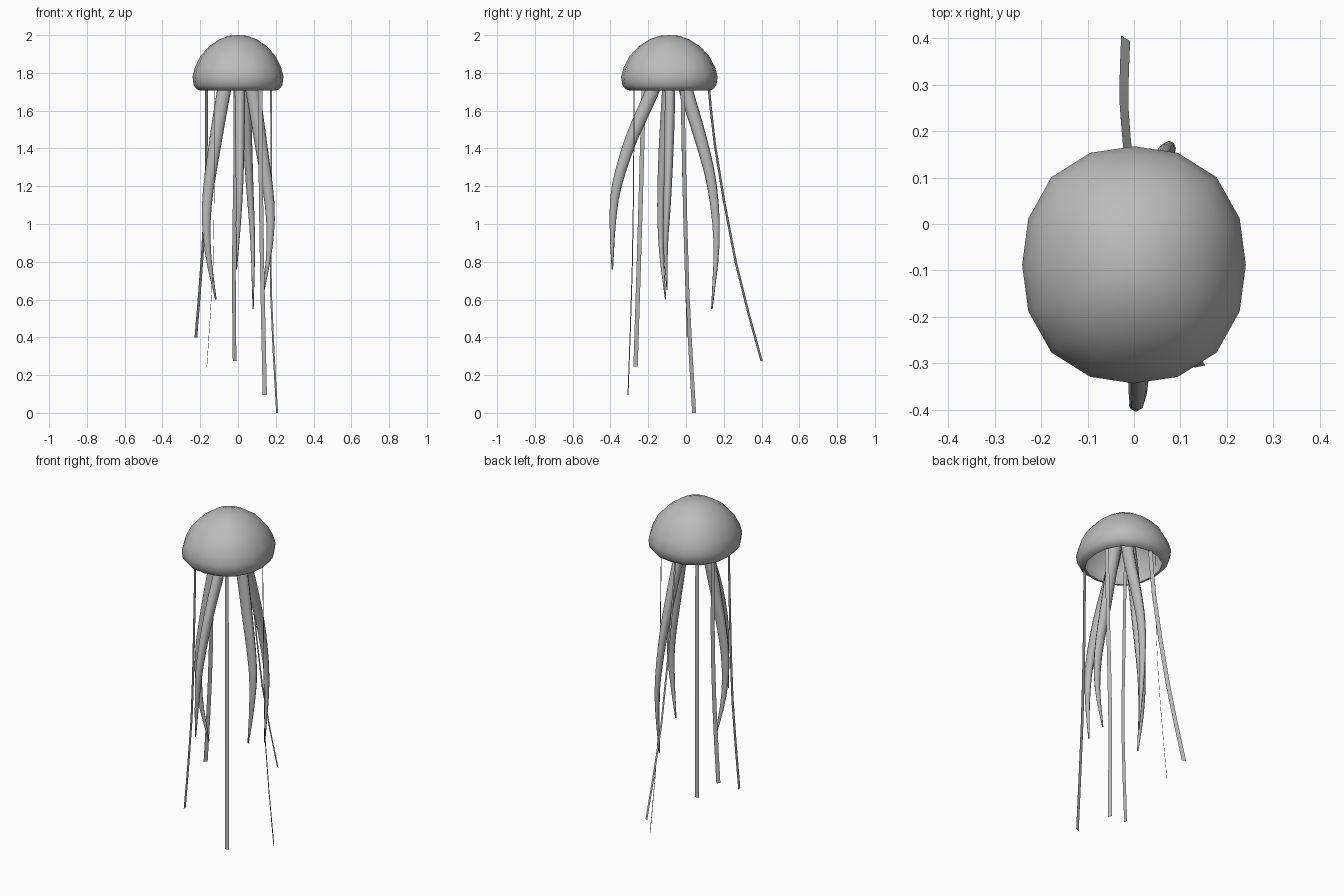
import bpy, bmesh, math
from mathutils import Vector

if "Cube" in bpy.data.objects:
    bpy.data.objects.remove(bpy.data.objects["Cube"])

grey = bpy.data.materials.new("soft_grey")
grey.use_nodes = True
grey.diffuse_color = (0.5, 0.5, 0.5, 1)
grey.node_tree.nodes["Principled BSDF"].inputs["Base Color"].default_value = (0.5, 0.5, 0.5, 1)

CENTRE_Y = -0.088


def finish(name, bm):
    bmesh.ops.recalc_face_normals(bm, faces=bm.faces)
    mesh = bpy.data.meshes.new(name)
    bm.to_mesh(mesh)
    bm.free()
    mesh.materials.append(grey)
    for p in mesh.polygons:
        p.use_smooth = True
    obj = bpy.data.objects.new(name, mesh)
    bpy.context.collection.objects.link(obj)


def bridge(bm, rings):
    n = len(rings[0])
    for a, b in zip(rings, rings[1:]):
        for i in range(n):
            j = (i + 1) % n
            bm.faces.new((a[i], a[j], b[j], b[i]))


def smooth_path(points, steps):
    """Catmull-Rom samples through the points."""
    pts = [Vector(p) for p in points]
    pts = [2 * pts[0] - pts[1]] + pts + [2 * pts[-1] - pts[-2]]
    out = []
    for a, b, c, d in zip(pts, pts[1:], pts[2:], pts[3:]):
        for k in range(steps):
            t = k / steps
            out.append(0.5 * (2 * b + (c - a) * t + (2 * a - 5 * b + 4 * c - d) * t ** 2
                              + (3 * b - a - 3 * c + d) * t ** 3))
    return out + [pts[-2]]


# Bell: thin open cap with a curled rim, slightly squared in plan
def bell(sides=16):
    profile = [(0.05, 1.996), (0.10, 1.977), (0.155, 1.939), (0.2, 1.887), (0.228, 1.83),
               (0.241, 1.78), (0.235, 1.735), (0.217, 1.712), (0.195, 1.706)]
    bm = bmesh.new()
    rings = []
    for r, z in profile:
        ring = []
        for i in range(sides):
            a = math.tau * i / sides
            q = r * (1 + 0.045 * math.sin(2 * a) ** 2)
            ring.append(bm.verts.new((q * math.cos(a), CENTRE_Y + 1.06 * q * math.sin(a), z)))
        rings.append(ring)
    bridge(bm, rings)
    tip = bm.verts.new((0, CENTRE_Y, 2.0))
    for i in range(sides):
        bm.faces.new((rings[0][i], rings[0][(i + 1) % sides], tip))
    finish("bell", bm)


# Arms: tapered tubes, flattened across the outward direction
def arm(name, points, outward, sides=8):
    path = smooth_path(points, 3)
    out = Vector((math.cos(outward), math.sin(outward), 0))
    side = Vector((-out.y, out.x, 0))
    bm = bmesh.new()
    rings = []
    for i, p in enumerate(path):
        t = i / (len(path) - 1)
        r = 0.004 + 0.034 * (1 - t ** 2)
        tangent = (path[min(i + 1, len(path) - 1)] - path[max(i - 1, 0)]).normalized()
        normal = (out - tangent * out.dot(tangent)).normalized()
        rings.append([bm.verts.new(p + normal * r * math.cos(a) + side * r * 0.75 * math.sin(a))
                      for a in (math.tau * k / sides for k in range(sides))])
    bridge(bm, rings)
    bm.faces.new(rings[0])
    bm.faces.new(rings[-1])
    finish(name, bm)


# Tentacles: thin flat ribbons turned to a given angle
def tentacle(name, points, degrees, width=0.023):
    a = math.radians(degrees)
    half = Vector((math.cos(a), math.sin(a), 0)) * width / 2
    bm = bmesh.new()
    pairs = [(bm.verts.new(p - half), bm.verts.new(p + half)) for p in smooth_path(points, 2)]
    for (a0, a1), (b0, b1) in zip(pairs, pairs[1:]):
        bm.faces.new((a0, a1, b1, b0))
    finish(name, bm)


bell()

arm("front_arm", [(0.01, -0.11, 1.92), (0.01, -0.18, 1.7), (0.01, -0.29, 1.45),
                  (0.008, -0.367, 1.2), (0.003, -0.388, 1.0), (-0.008, -0.39, 0.76)], -math.pi / 2)
arm("back_arm", [(0.01, -0.06, 1.92), (0.038, 0.002, 1.7), (0.05, 0.078, 1.45),
                 (0.062, 0.138, 1.2), (0.078, 0.162, 0.9), (0.08, 0.137, 0.55)], math.pi / 2)
arm("left_arm", [(0.03, -0.09, 1.92), (0.078, -0.085, 1.7), (0.125, -0.09, 1.4),
                 (0.168, -0.1, 1.1), (0.167, -0.108, 0.88), (0.137, -0.1, 0.65)], 0)
arm("right_arm", [(-0.03, -0.09, 1.92), (-0.075, -0.1, 1.7), (-0.125, -0.12, 1.4),
                  (-0.165, -0.133, 1.1), (-0.159, -0.13, 0.85), (-0.117, -0.108, 0.6)], math.pi)

tentacle("back_tentacle", [(-0.015, 0.115, 1.8), (-0.013, 0.153, 1.42),
                           (-0.022, 0.263, 0.8), (-0.018, 0.4, 0.275)], -33)
tentacle("left_tentacle", [(0.175, -0.02, 1.8), (0.176, -0.01, 1.3),
                           (0.174, 0.007, 0.65), (0.207, 0.043, 0)], 115)
tentacle("front_left_tentacle", [(0.118, -0.275, 1.8), (0.12, -0.277, 1.3),
                                 (0.128, -0.285, 0.75), (0.142, -0.307, 0.095)], 13)
tentacle("front_right_tentacle", [(-0.125, -0.222, 1.8), (-0.126, -0.235, 1.3),
                                  (-0.132, -0.25, 0.78), (-0.165, -0.267, 0.245)], 95)
tentacle("right_tentacle", [(-0.167, -0.02, 1.8), (-0.168, -0.012, 1.3),
                            (-0.188, 0.0, 0.85), (-0.223, 0.013, 0.4)], 52)
